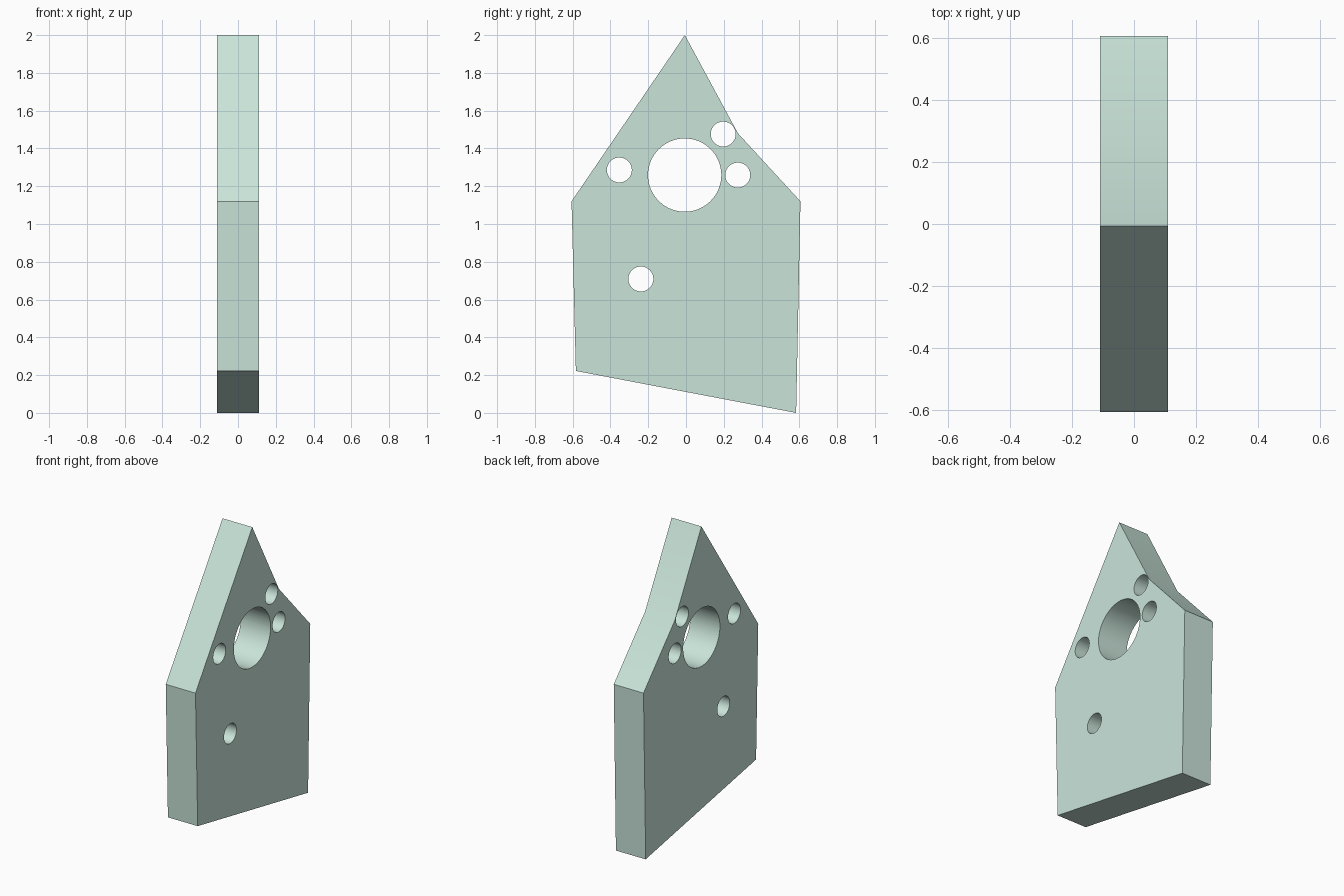
import bpy, bmesh, math
from mathutils import Matrix

if "Cube" in bpy.data.objects:
    bpy.data.objects.remove(bpy.data.objects["Cube"])

HALF = 0.11  # half thickness along x


def make_object(name, bm):
    bmesh.ops.recalc_face_normals(bm, faces=bm.faces)
    mesh = bpy.data.meshes.new(name)
    bm.to_mesh(mesh)
    bm.free()
    obj = bpy.data.objects.new(name, mesh)
    bpy.context.collection.objects.link(obj)
    return obj


# Plate: outline in (y, z), extruded along x
outline = [(-0.583, 0.222), (0.583, 0.0), (0.606, 1.12), (0.275, 1.48),
           (-0.006, 2.0), (-0.606, 1.12)]
bm = bmesh.new()
face = bm.faces.new([bm.verts.new((-HALF, y, z)) for y, z in outline])
ext = bmesh.ops.extrude_face_region(bm, geom=[face])
bmesh.ops.translate(bm, vec=(2 * HALF, 0, 0),
                    verts=[v for v in ext["geom"] if isinstance(v, bmesh.types.BMVert)])
plate = make_object("bracket_plate", bm)

# Through holes: (y, z, radius)
holes = [(-0.007, 1.259, 0.194), (-0.353, 1.286, 0.066), (0.197, 1.476, 0.066),
         (0.274, 1.259, 0.066), (-0.239, 0.709, 0.066)]
bm = bmesh.new()
for y, z, r in holes:
    place = Matrix.Translation((0, y, z)) @ Matrix.Rotation(math.pi / 2, 4, 'Y')
    bmesh.ops.create_cone(bm, cap_ends=True, segments=64, radius1=r, radius2=r,
                          depth=4 * HALF, matrix=place)
cutter = make_object("hole_cutter", bm)
cutter.hide_render = True
cutter.hide_set(True)

cut = plate.modifiers.new("holes", 'BOOLEAN')
cut.operation = 'DIFFERENCE'
cut.solver = 'EXACT'
cut.object = cutter

bpy.context.view_layer.objects.active = plate
plate.select_set(True)
bpy.ops.object.modifier_apply(modifier=cut.name)
bpy.data.objects.remove(cutter)

# Smooth hole walls, sharp plate edges
bpy.ops.object.shade_smooth_by_angle(angle=math.radians(20))

# Pale mint finish
mint = bpy.data.materials.new("pale_mint")
mint.diffuse_color = (0.59, 0.78, 0.70, 1)
mint.use_nodes = True
mint.node_tree.nodes["Principled BSDF"].inputs["Base Color"].default_value = mint.diffuse_color
plate.data.materials.clear()
plate.data.materials.append(mint)
